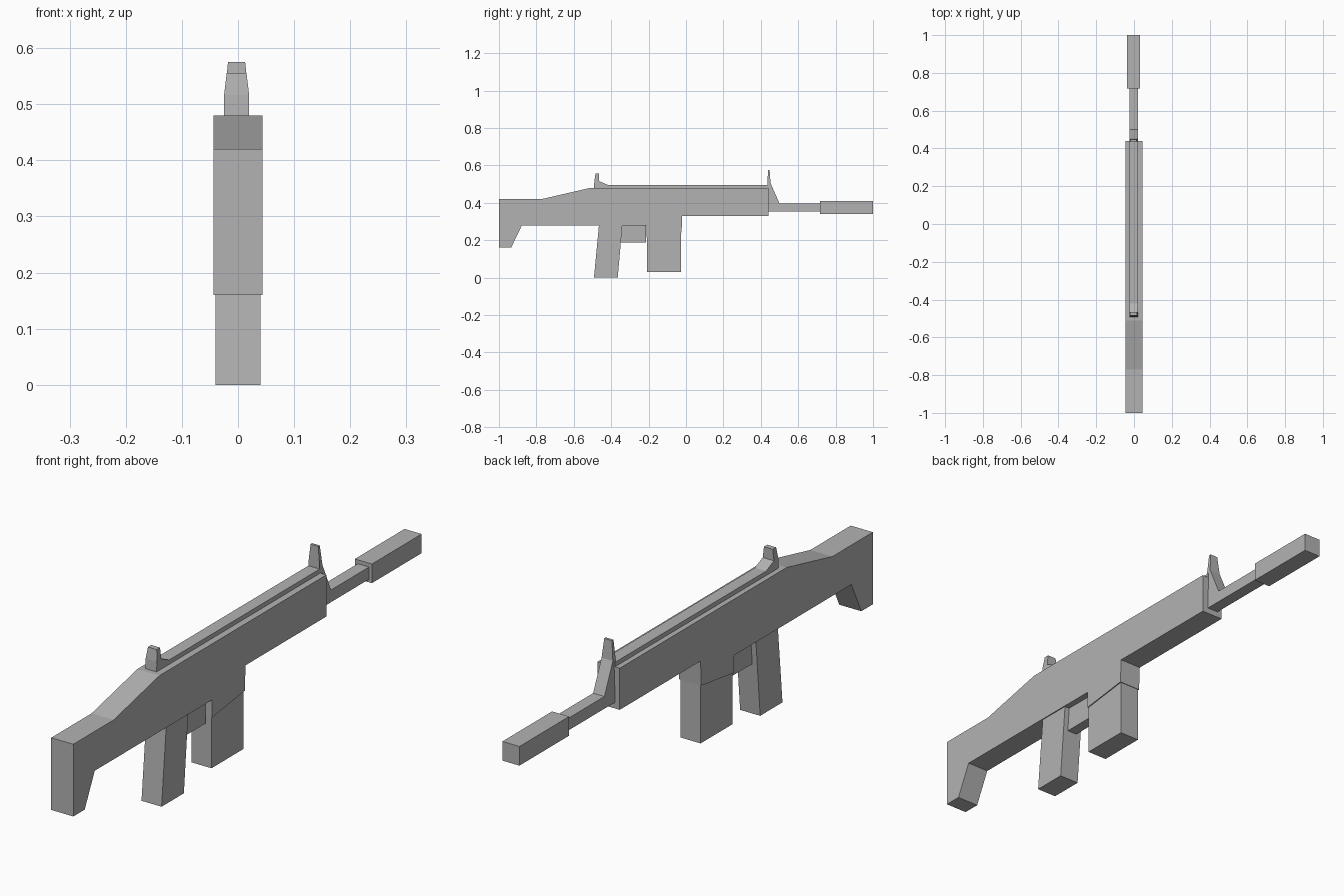
import bpy, bmesh

if "Cube" in bpy.data.objects:
    bpy.data.objects.remove(bpy.data.objects["Cube"], do_unlink=True)

grey = bpy.data.materials.new("plain grey")
grey.use_nodes = True
color = (0.45, 0.45, 0.45, 1)
grey.diffuse_color = color
grey.node_tree.nodes["Principled BSDF"].inputs["Base Color"].default_value = color


def extrude_profile(name, profile, half_width, centre=0.0, taper=None):
    """Extrude a (y, z) side outline across x; taper = (start z, end z, end scale)."""
    bm = bmesh.new()
    face = bm.faces.new([bm.verts.new((-half_width, y, z)) for y, z in profile])
    side = bmesh.ops.extrude_face_region(bm, geom=[face])
    for v in side["geom"]:
        if isinstance(v, bmesh.types.BMVert):
            v.co.x = half_width
    for v in bm.verts:
        if taper and v.co.z > taper[0]:
            t = min(1, (v.co.z - taper[0]) / (taper[1] - taper[0]))
            v.co.x *= 1 + t * (taper[2] - 1)
        v.co.x += centre
    bmesh.ops.recalc_face_normals(bm, faces=bm.faces)
    mesh = bpy.data.meshes.new(name)
    bm.to_mesh(mesh)
    bm.free()
    mesh.materials.append(grey)
    obj = bpy.data.objects.new(name, mesh)
    bpy.context.collection.objects.link(obj)
    return obj


def box(y0, y1, z0, z1):
    return [(y0, z0), (y1, z0), (y1, z1), (y0, z1)]


SIGHT_TAPER = (0.515, 0.575, 0.68)

# Stock, receiver and magazine well in one outline
extrude_profile("body", [
    (-1, 0.16), (-0.935, 0.16), (-0.878, 0.278), (-0.21, 0.278), (-0.21, 0.215),
    (-0.024, 0.24), (-0.02, 0.33), (0.44, 0.33), (0.44, 0.48), (-0.51, 0.48),
    (-0.77, 0.42), (-1, 0.42)], 0.044)

# Parts hanging below the body
extrude_profile("grip", [
    (-0.492, 0), (-0.365, 0), (-0.34, 0.285), (-0.465, 0.285)], 0.04)
extrude_profile("trigger_block", box(-0.35, -0.214, 0.188, 0.285), 0.02)
extrude_profile("magazine", [
    (-0.208, 0.03), (-0.026, 0.03), (-0.026, 0.25), (-0.208, 0.25)], 0.04)

# Top rail with the raised rear sight
extrude_profile("rail_and_rear_sight", [
    (-0.492, 0.475), (0.44, 0.475), (0.44, 0.496), (-0.42, 0.496),
    (-0.465, 0.516), (-0.465, 0.556), (-0.484, 0.556), (-0.49, 0.516)],
    0.0225, -0.0025, SIGHT_TAPER)

# Barrel rising into the front sight
extrude_profile("barrel_and_front_sight", [
    (0.436, 0.352), (0.73, 0.352), (0.73, 0.396), (0.5, 0.396),
    (0.452, 0.505), (0.447, 0.575), (0.438, 0.575), (0.436, 0.505)],
    0.0225, -0.0025, SIGHT_TAPER)

# Square muzzle sleeve
extrude_profile("muzzle_sleeve", box(0.717, 1, 0.341, 0.41), 0.034, -0.0025)
